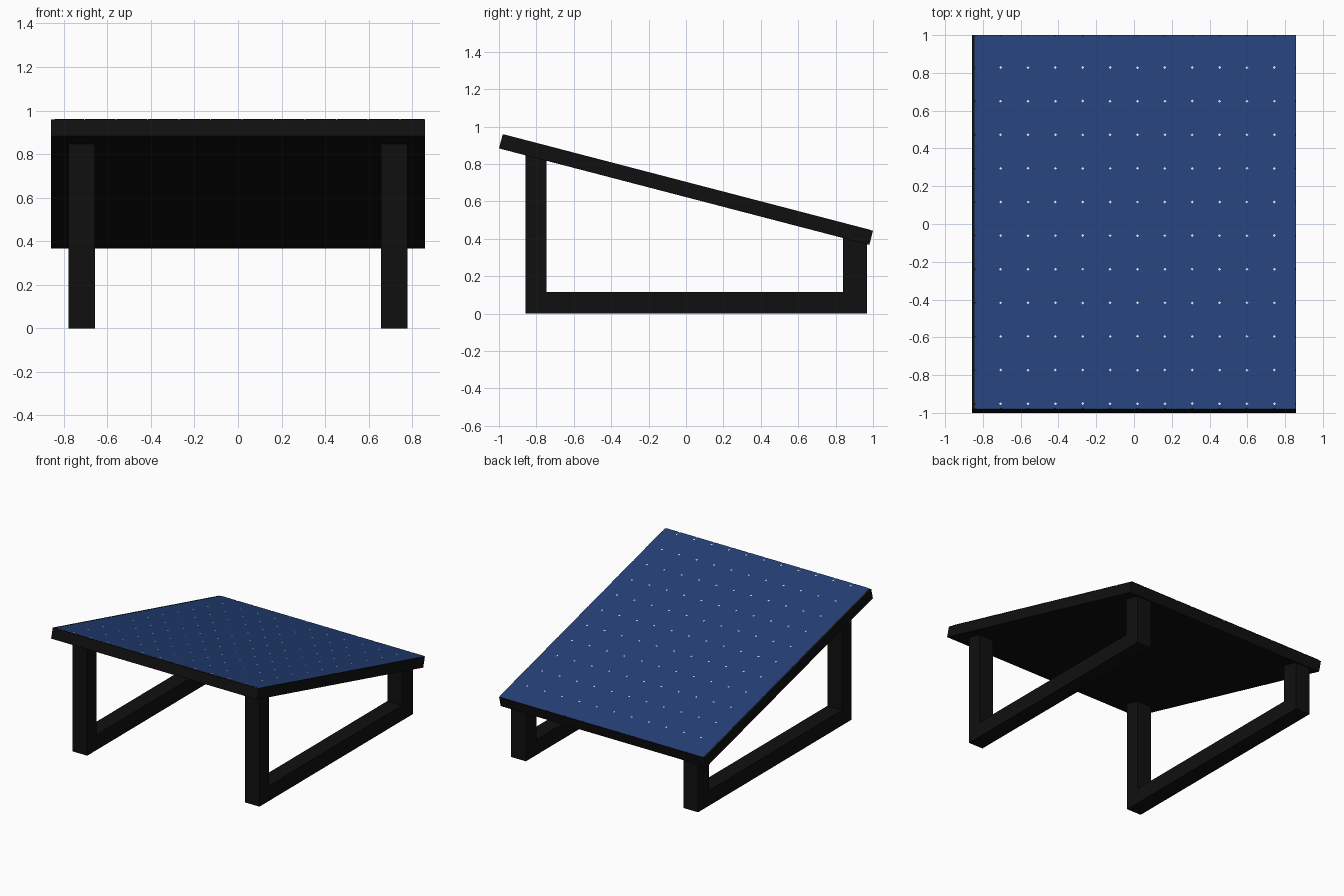
import bpy, bmesh, math
from mathutils import Matrix

if "Cube" in bpy.data.objects:
    bpy.data.objects.remove(bpy.data.objects["Cube"])

TILT = math.radians(14.6)
W, L, T = 1.716, 2.046, 0.078      # panel width, length along slope, thickness
POSE = Matrix.Translation((0, 0, 0.663)) @ Matrix.Rotation(-TILT, 4, 'X')


def material(name, rgb):
    m = bpy.data.materials.new(name)
    m.diffuse_color = (*rgb, 1)
    m.use_nodes = True
    m.node_tree.nodes["Principled BSDF"].inputs["Base Color"].default_value = m.diffuse_color
    return m


black = material("black", (0.005, 0.005, 0.005))
blue = material("cell blue", (0.018, 0.052, 0.185))
white = material("pale backing", (0.75, 0.8, 0.85))


def finish(bm, name, mat, matrix=None):
    bmesh.ops.recalc_face_normals(bm, faces=bm.faces[:])
    if matrix:
        bm.transform(matrix)
    me = bpy.data.meshes.new(name)
    bm.to_mesh(me)
    bm.free()
    me.materials.append(mat)
    ob = bpy.data.objects.new(name, me)
    bpy.context.collection.objects.link(ob)
    return ob


def box(name, size, centre, mat, matrix):
    bm = bmesh.new()
    bmesh.ops.create_cube(bm, size=1)
    bm.transform(Matrix.Translation(centre) @ Matrix.Diagonal((*size, 1)))
    return finish(bm, name, mat, matrix)


# Tilted slab
box("panel_slab", (W, L, T), (0, 0, 0), black, POSE)

# Pale sheet that shows in the gaps between the cell corners
box("backing_sheet", (W - 0.06, L - 0.02, 0.002), (0, 0, T / 2 + 0.0005), white, POSE)

# Solar cells with clipped corners, trimmed at the slab edges
xs = [-0.845] + [-0.706 + 0.1449 * i for i in range(11)] + [W / 2]
ys = [-L / 2] + [-0.994 + 0.1839 * i for i in range(11)] + [L / 2]
c = 0.008
bm = bmesh.new()
for x0, x1 in zip(xs, xs[1:]):
    for y0, y1 in zip(ys, ys[1:]):
        outline = [(x0 + c, y0), (x1 - c, y0), (x1, y0 + c), (x1, y1 - c),
                   (x1 - c, y1), (x0 + c, y1), (x0, y1 - c), (x0, y0 + c)]
        bm.faces.new([bm.verts.new((x, y, T / 2 + 0.003)) for x, y in outline])
finish(bm, "solar_cells", blue, POSE)


# Side stands: U-shaped profile with leg tops cut to the slope
def under(y):
    return 0.627 - math.tan(TILT) * y


profile = [(-0.857, 0), (0.968, 0), (0.968, under(0.968)), (0.84, under(0.84)),
           (0.84, 0.115), (-0.745, 0.115), (-0.745, under(-0.745)), (-0.857, under(-0.857))]
for name, x0 in (("left_stand", -0.779), ("right_stand", 0.657)):
    bm = bmesh.new()
    face = bm.faces.new([bm.verts.new((x0, y, z)) for y, z in profile])
    ext = bmesh.ops.extrude_face_region(bm, geom=[face])
    bmesh.ops.translate(bm, vec=(0.122, 0, 0),
                        verts=[v for v in ext["geom"] if isinstance(v, bmesh.types.BMVert)])
    finish(bm, name, black)
